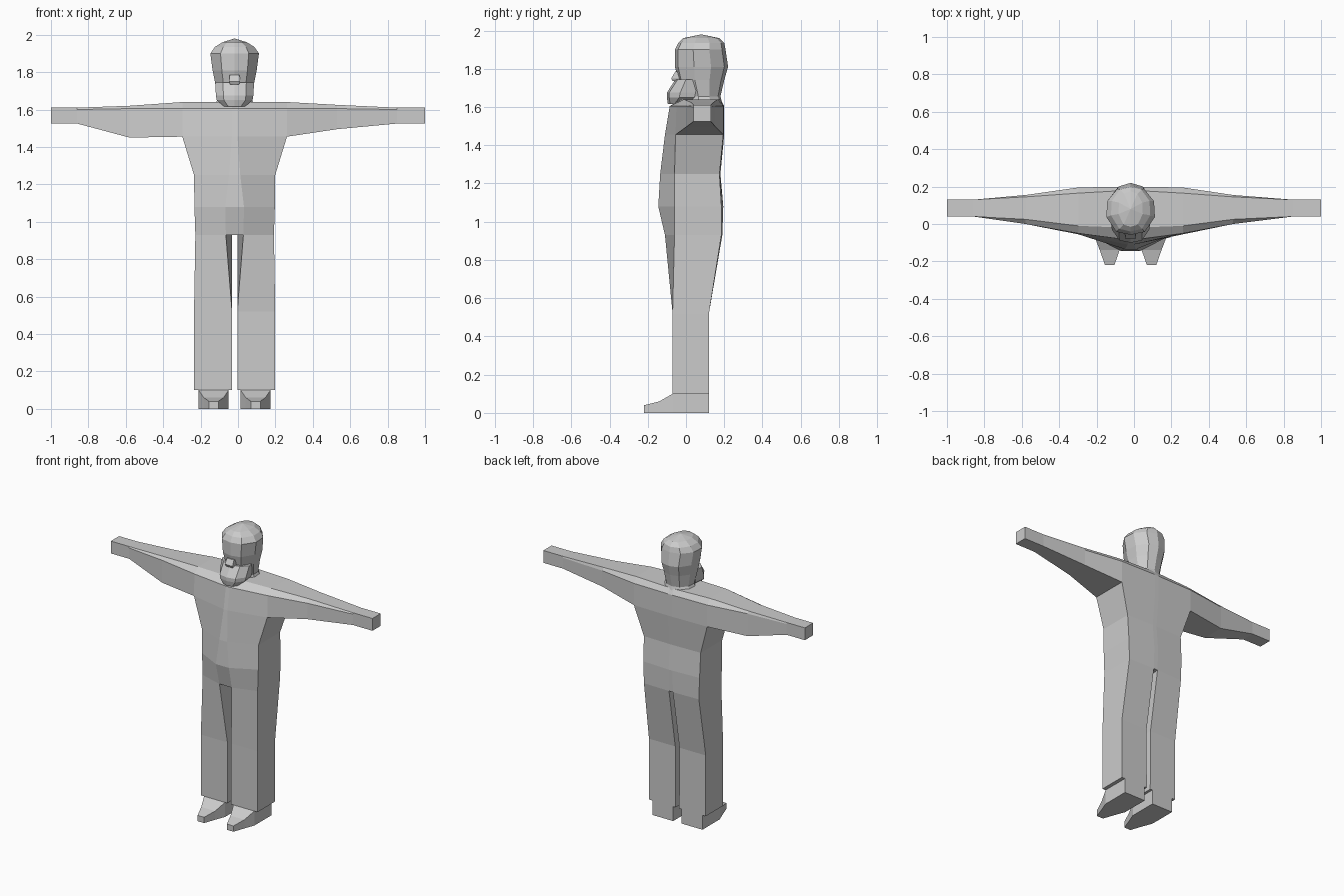
import bpy, bmesh

if "Cube" in bpy.data.objects:
    bpy.data.objects.remove(bpy.data.objects["Cube"])

CX = -0.018  # body centre line

grey = bpy.data.materials.new("plain grey")
grey.diffuse_color = (0.6, 0.6, 0.6, 1)
grey.use_nodes = True
grey.node_tree.nodes["Principled BSDF"].inputs["Base Color"].default_value = grey.diffuse_color


def loft(bm, rings, cap_start=True, cap_end=True, skip=lambda i, j: False):
    """Skin a list of closed rings; skip(i, j) leaves a quad out."""
    vs = [[bm.verts.new(p) for p in r] for r in rings]
    n = len(vs[0])
    for i in range(len(vs) - 1):
        for j in range(n):
            if not skip(i, j):
                k = (j + 1) % n
                bm.faces.new((vs[i][j], vs[i][k], vs[i + 1][k], vs[i + 1][j]))
    if cap_start:
        bm.faces.new(vs[0][::-1])
    if cap_end:
        bm.faces.new(vs[-1])
    return vs


def finish(bm, name):
    bmesh.ops.remove_doubles(bm, verts=bm.verts, dist=0.001)
    bmesh.ops.recalc_face_normals(bm, faces=bm.faces)
    me = bpy.data.meshes.new(name)
    bm.to_mesh(me)
    bm.free()
    me.materials.append(grey)
    ob = bpy.data.objects.new(name, me)
    bpy.context.collection.objects.link(ob)
    return ob


# ---- clothed body: arms and chest, torso, trouser legs, welded together ----
body = bmesh.new()


def arm_section(x, y_bot, y_edge, y_back, z_bot, z_edge, z_top, top_f, top_b):
    return [(x, y_bot, z_bot), (x, y_edge, z_edge), (x, top_f, z_top),
            (x, top_b, z_top), (x, y_back, z_edge), (x, y_back, z_bot)]


arms = [arm_section(*s) for s in (
    (-1.0, .04, .04, .13, 1.525, 1.60, 1.61, .04, .13),
    (-.86, .04, .04, .13, 1.525, 1.60, 1.61, .04, .13),
    (-.58, .00, .00, .155, 1.45, 1.605, 1.62, .025, .145),
    (CX - .28, -.055, -.05, .195, 1.455, 1.605, 1.64, -.01, .165),
    (CX - .015, -.11, -.085, .20, 1.455, 1.605, 1.64, -.02, .18),
    (CX + .015, -.11, -.085, .20, 1.455, 1.605, 1.64, -.02, .18),
    (CX + .28, -.055, -.05, .195, 1.455, 1.605, 1.64, -.01, .165),
    (.53, .00, .00, .155, 1.495, 1.605, 1.625, .025, .145),
    (.85, .04, .04, .13, 1.525, 1.60, 1.61, .04, .13),
    (1.0, .04, .04, .13, 1.525, 1.60, 1.61, .04, .13))]
# underside stays open where the torso joins
loft(body, arms, skip=lambda i, j: j == 5 and 3 <= i <= 5)


def torso_ring(z, hw, y_side, wf, y_front, y_back, y_mid):
    half = [(wf, y_front), (hw, y_side), (hw, y_back), (.015, y_mid)]
    right = [(CX + x, y, z) for x, y in half]
    left = [(CX - x, y, z) for x, y in reversed(half)]
    return right + left


torso = [torso_ring(*s) for s in (
    (1.455, .28, -.055, .015, -.11, .195, .20),
    (1.25, .217, -.06, .03, -.135, .175, .18),
    (1.08, .215, -.06, .05, -.145, .185, .195),
    (.93, .21, -.06, .047, -.11, .185, .19))]
loft(body, torso, False, False)
# crotch
body.faces.new([body.verts.new(p) for p in (
    (CX - .047, -.11, .93), (CX + .047, -.11, .93),
    (CX + .015, .19, .93), (CX - .015, .19, .93))])


def leg_ring(side, z, inner_f, y_if, outer, y_of, inner_b, y_ib, y_ob):
    return [(CX + side * x, y, z) for x, y in (
        (inner_f, y_if), (outer, y_of), (outer, y_ob), (inner_b, y_ib))]


for side in (-1, 1):
    loft(body, [leg_ring(side, *s) for s in (
        (.93, .047, -.11, .21, -.06, .015, .19, .185),
        (.52, .014, -.07, .217, -.07, .016, .12, .12),
        (.10, .014, -.07, .217, -.07, .014, .12, .12))], False, True)
finish(body, "clothed_body")

# ---- shoes: tapering rectangular sections from heel to toe ----
for side, label in ((-1, "right"), (1, "left")):
    shoe = bmesh.new()
    rings = []
    for y, mid, hw, h in ((.12, .112, .08, .10), (-.07, .112, .08, .10),
                          (-.14, .112, .053, .06), (-.22, .112, .025, .04)):
        a, b = CX + side * mid - hw, CX + side * mid + hw
        rings.append([(a, y, 0), (b, y, 0), (b, y, h), (a, y, h)])
    loft(shoe, rings)
    finish(shoe, label + "_shoe")

# ---- head and neck: stacked ten-sided rings with a peaked crown ----
head = bmesh.new()


def head_ring(z, hw, yf, yb):
    d = yb - yf
    half = [(.58, .06), (1, .36), (.96, .68), (.55, .93)]
    return ([(CX, yf, z)] + [(CX + hw * x, yf + d * t, z) for x, t in half]
            + [(CX, yb, z)] + [(CX - hw * x, yf + d * t, z) for x, t in reversed(half)])


rings = [head_ring(*s) for s in (
    (1.60, .12, .00, .195), (1.655, .09, .00, .18), (1.74, .104, -.04, .20),
    (1.81, .118, -.058, .22), (1.90, .13, -.058, .207), (1.935, .105, -.04, .20),
    (1.96, .065, -.015, .175))]
top = loft(head, rings, True, False)[-1]
crown = head.verts.new((CX, .08, 1.98))
for j in range(10):
    head.faces.new((top[j], top[(j + 1) % 10], crown))
finish(head, "head")

# ---- beard: jutting forward and wrapping the jaw ----
beard = bmesh.new()
loft(beard, [[(CX + x, y, z) for x, y in (
    (0, yf), (w * .6, yf + .012), (w, ys), (w * .9, yb),
    (-w * .9, yb), (-w, ys), (-w * .6, yf + .012))] for z, w, yf, ys, yb in (
        (1.615, .055, -.095, -.06, .0), (1.65, .096, -.10, -.035, .045),
        (1.675, .10, -.10, -.03, .05), (1.745, .104, -.055, .0, .06))])
finish(beard, "beard")

# ---- nose: small wedge ----
nose = bmesh.new()
loft(nose, [[(CX + x, y, z) for x, y in ((-w, yf), (w, yf), (w, -.02), (-w, -.02))]
            for z, w, yf in ((1.735, .024, -.07), (1.75, .03, -.077), (1.785, .026, -.056))])
finish(nose, "nose")
